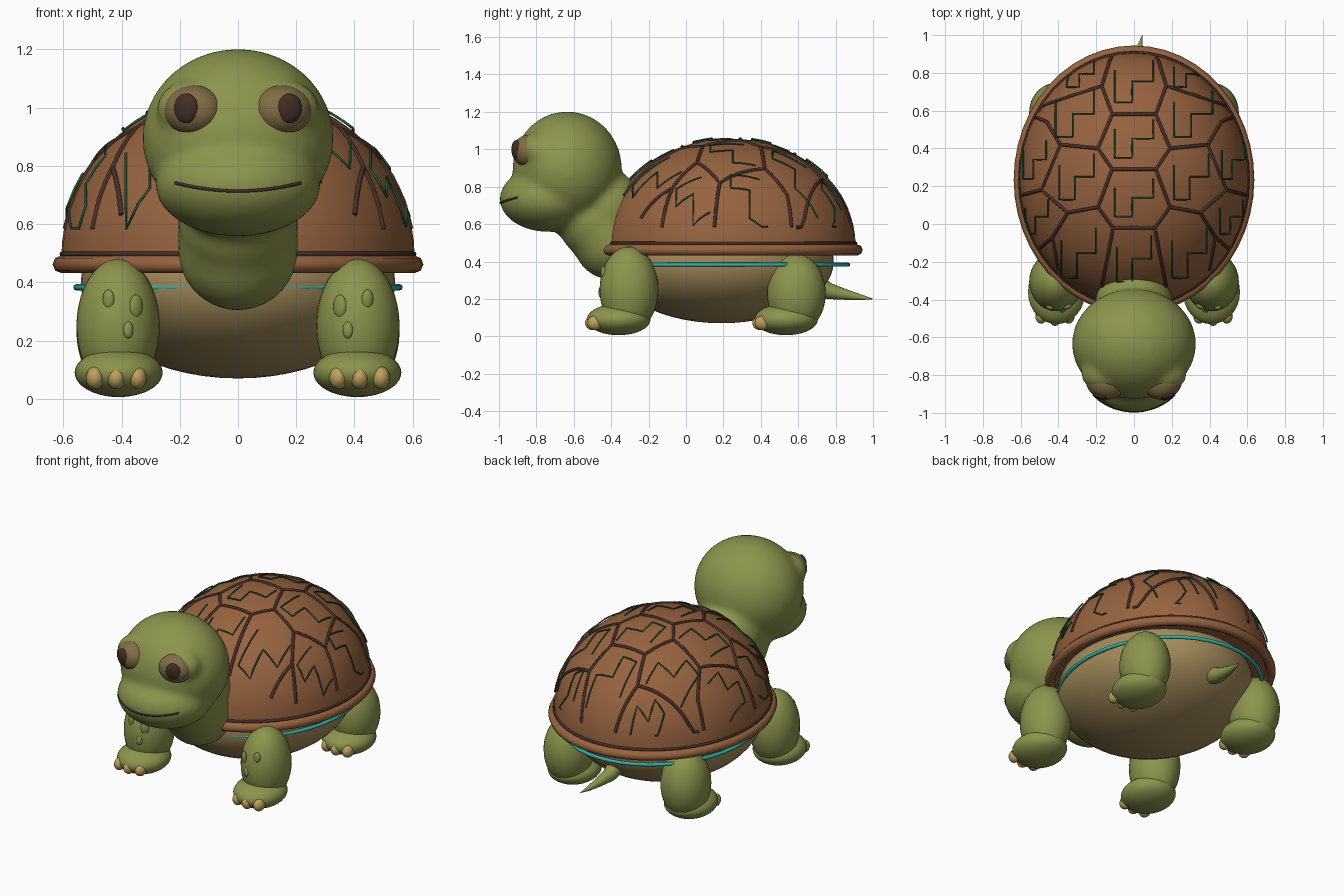
import bpy, bmesh, math
from mathutils import Vector, Matrix

if "Cube" in bpy.data.objects:
    bpy.data.objects.remove(bpy.data.objects["Cube"])


def material(name, r, g, b):
    m = bpy.data.materials.new(name)
    m.diffuse_color = (r, g, b, 1)
    m.use_nodes = True
    m.node_tree.nodes["Principled BSDF"].inputs["Base Color"].default_value = m.diffuse_color
    return m


GREEN = material("skin_green", .26, .30, .075)
BROWN = material("shell_brown", .31, .125, .05)
DARK = material("groove_brown", .065, .028, .02)
TAN = material("belly_tan", .37, .26, .105)
TEAL = material("teal", .03, .45, .40)
PATTERN = material("pattern_green", .018, .12, .05)
CLAW = material("claw_yellow", .52, .35, .11)
IRIS = material("eye_olive", .22, .15, .06)
PUPIL = material("pupil_dark", .055, .027, .02)


def add_ball(bm, c, r, turn=0, seg=32, rings=20):
    mat = (Matrix.Translation(c) @ Matrix.Rotation(turn, 4, 'Z')
           @ Matrix.Diagonal((*r, 1)))
    bmesh.ops.create_uvsphere(bm, u_segments=seg, v_segments=rings, radius=1, matrix=mat)


def finish(name, bm, mat, angle=40):
    me = bpy.data.meshes.new(name)
    bm.to_mesh(me)
    bm.free()
    ob = bpy.data.objects.new(name, me)
    bpy.context.collection.objects.link(ob)
    me.materials.append(mat)
    bpy.context.view_layer.objects.active = ob
    for o in bpy.context.selected_objects:
        o.select_set(False)
    ob.select_set(True)
    bpy.ops.object.shade_smooth_by_angle(angle=math.radians(angle))
    return ob


def ball(name, c, r, mat, turn=0, seg=32, rings=20):
    bm = bmesh.new()
    add_ball(bm, c, r, turn, seg, rings)
    return finish(name, bm, mat)


def tube(name, paths, radius, mat, cyclic=False, radii=None, res=2):
    cu = bpy.data.curves.new(name, 'CURVE')
    cu.dimensions = '3D'
    cu.bevel_depth = radius
    cu.bevel_resolution = res
    cu.use_fill_caps = True
    for path in paths:
        sp = cu.splines.new('POLY')
        sp.points.add(len(path) - 1)
        for i, p in enumerate(path):
            sp.points[i].co = (*p, 1)
            if radii:
                sp.points[i].radius = radii[i]
        sp.use_cyclic_u = cyclic
    ob = bpy.data.objects.new(name, cu)
    bpy.context.collection.objects.link(ob)
    cu.materials.append(mat)
    return ob


def ring(name, rx, ry, z, radius, mat):
    pts = [(rx * math.cos(a), CY + ry * math.sin(a), z)
           for a in (math.tau * i / 48 for i in range(48))]
    return tube(name, [pts], radius, mat, cyclic=True)


# Shell dome: half ellipsoid with a closed underside
CY, BASE = .235, .485
RX, RY, RZ = .607, .672, .572
bm = bmesh.new()
add_ball(bm, (0, CY, BASE), (RX, RY, RZ), seg=48, rings=32)
bmesh.ops.delete(bm, geom=[v for v in bm.verts if v.co.z < BASE - .001], context='VERTS')
bmesh.ops.holes_fill(bm, edges=[e for e in bm.edges if e.is_boundary])
finish("shell_dome", bm, BROWN)
ring("shell_rim", .607, .68, .462, .03, BROWN)
ring("rim_groove", .604, .672, .497, .009, DARK)
ring("teal_band", .555, .632, .383, .011, TEAL)


def on_dome(x, y, lift=0.0):
    u, v = x / RX, (y - CY) / RY
    d = math.hypot(u, v)
    if d > .985:
        u, v, d = u * .985 / d, v * .985 / d, .985
    p = Vector((u * RX, CY + v * RY, BASE + RZ * math.sqrt(1 - d * d)))
    n = Vector((u / RX, v / RY, (p.z - BASE) / RZ ** 2)).normalized()
    return p + n * lift


def drape(points, lift):
    out = []
    for (x0, y0), (x1, y1) in zip(points, points[1:]):
        n = max(2, int(math.hypot(x1 - x0, y1 - y0) / .03))
        out += [on_dome(x0 + (x1 - x0) * i / n, y0 + (y1 - y0) * i / n, lift)
                for i in range(n)]
    return out + [on_dome(*points[-1], lift)]


# Grooves between the shell plates, one half then mirrored
half = [
    [(.12, .89), (.17, .73), (.115, .58), (.19, .40), (.115, .29),
     (.19, .09), (.11, -.02), (.17, -.33)],
    [(.17, .73), (.40, .655), (.53, .61)],
    [(.19, .40), (.39, .42), (.49, .18), (.35, .06), (.19, .09)],
    [(.39, .42), (.46, .54), (.53, .57)],
    [(.49, .18), (.605, .15)],
    [(.35, .06), (.43, -.07), (.50, -.13)],
    [(.43, -.07), (.40, -.24)],
]
grooves = [drape([(s * x, y) for x, y in p], 0) for p in half for s in (1, -1)]
grooves += [drape([(-.115, y), (.115, y)], 0) for y in (.58, .29)]
grooves.append(drape([(-.11, -.02), (.11, -.02)], 0))
tube("shell_grooves", grooves, .0095, DARK, res=1)

# Stepped pattern line in every plate
steps = []
for cx, cy, w, h in ((0, .75, .10, .11), (0, .45, .10, .10), (0, .14, .10, .10),
                     (0, -.18, .09, .12),
                     (.31, .58, .10, .12), (.30, .25, .09, .12), (.29, -.15, .09, .13),
                     (.52, .34, .06, .10), (.51, .04, .06, .09), (.28, .79, .07, .07)):
    for s in ((1, -1) if cx else (1,)):
        x = s * cx
        line = [(x - w, cy + h * .5), (x - w, cy - h), (x - w * .1, cy - h),
                (x - w * .1, cy), (x + w, cy), (x + w, cy + h)]
        steps.append(drape(line, .008))
tube("shell_pattern", steps, .0045, PATTERN, res=1)

# Belly
ball("belly", (0, .19, .40), (.54, .60, .33), TAN, seg=48, rings=28)

# Head and neck blended from overlapping balls
bm = bmesh.new()
add_ball(bm, (0, -.635, .895), (.329, .293, .307))
add_ball(bm, (0, -.735, .735), (.285, .262, .177))
add_ball(bm, (0, -.55, .68), (.20, .19, .19))
for y, z in ((-.48, .62), (-.43, .56), (-.40, .515), (-.34, .52), (-.43, .68)):
    add_ball(bm, (0, y, z), (.208, .205, .212))
for s in (1, -1):
    add_ball(bm, (s * .16, -.79, .995), (.12, .10, .10))
head = finish("head_and_neck", bm, GREEN, 180)
rm = head.modifiers.new("blend", 'REMESH')
rm.mode = 'VOXEL'
rm.voxel_size = .018
rm.use_smooth_shade = True
sm = head.modifiers.new("soften", 'SMOOTH')
sm.factor = .5
sm.iterations = 8

# Eyes
for s, side in ((1, "left"), (-1, "right")):
    t = s * math.radians(20)
    c = Vector((s * .153, -.84, .99))
    out = Vector((math.sin(t), -math.cos(t), 0))
    ball("eye_" + side, c, (.104, .087, .087), IRIS, t)
    ball("pupil_" + side, c + out * .074 + Vector((0, 0, .008)),
         (.044, .02, .051), PUPIL, t, 24, 14)

# Mouth line laid on the face
bpy.context.view_layer.update()
face = head.evaluated_get(bpy.context.evaluated_depsgraph_get())
mouth = []
for i in range(25):
    x = -.215 + .43 * i / 24
    hit, loc, nor, _ = face.ray_cast(Vector((x, -2, .714 + .6 * x * x)), Vector((0, 1, 0)))
    if hit:
        mouth.append(loc)
tube("mouth", [mouth], .006, PUPIL, res=1)

# Legs, feet, claws and skin bumps
for s, side in ((1, "left"), (-1, "right")):
    for y, top, end in ((-.305, .48, "front"), (.59, .44, "hind")):
        tag = end + "_" + side
        rz = (top - .02) / 2
        leg = ball("leg_" + tag, (s * .412, y, top - rz), (.143, .157, rz), GREEN)
        fy = y - .055
        ball("foot_" + tag, (s * .41, fy, .09), (.151, .17, .084), GREEN)
        for k in (-1, 0, 1):
            ball(f"claw_{tag}_{k + 2}", (s * .418 + k * .073, fy - .138 + abs(k) * .012, .072),
                 (.032, .042, .039), CLAW, 0, 16, 12)
        if end == "front":
            bpy.context.view_layer.update()
            for n, (x, z, r) in enumerate(((.445, .342, .021), (.35, .318, .025), (.377, .236, .018))):
                hit, loc, nor, _ = leg.ray_cast(Vector((s * x, -2, z)), Vector((0, 1, 0)))
                if hit:
                    turn = math.atan2(nor.x, -nor.y)
                    ball(f"skin_bump_{tag}_{n + 1}", loc, (r, .012, r * 1.6), GREEN, turn, 16, 10)

# Tail
tube("tail", [[(0, .70, .27), (.0, .77, .24), (.015, .86, .222), (.03, .94, .208), (.045, 1.0, .2)]],
     .05, GREEN, radii=[1.1, .85, .55, .28, .03], res=4)
